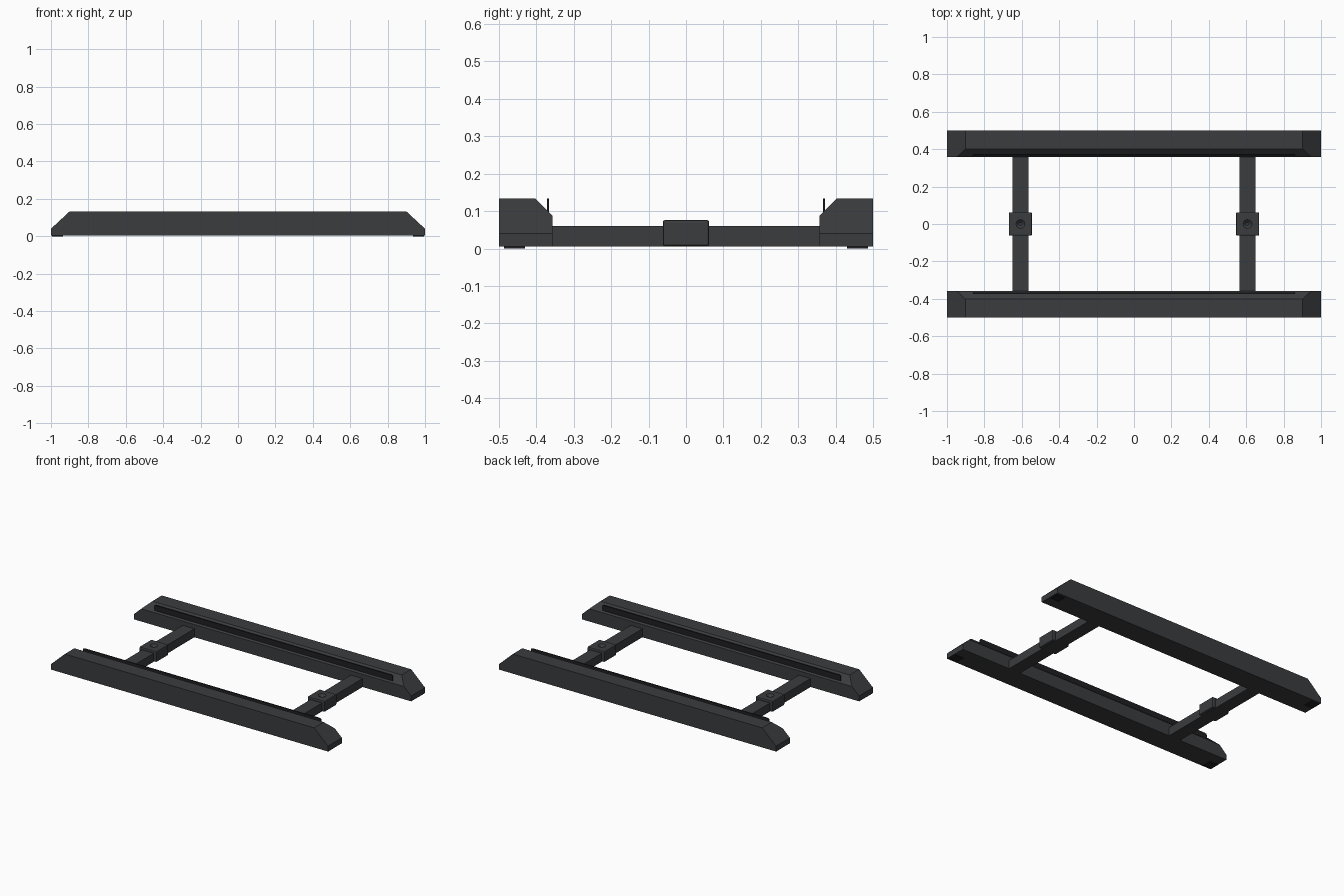
import bpy, bmesh
from mathutils import Vector

if "Cube" in bpy.data.objects:
    bpy.data.objects.remove(bpy.data.objects["Cube"])


def material(name, c):
    m = bpy.data.materials.new(name)
    m.diffuse_color = (*c, 1)
    m.use_nodes = True
    m.node_tree.nodes["Principled BSDF"].inputs["Base Color"].default_value = m.diffuse_color
    return m


BODY = material("dark_metal", (0.042, 0.045, 0.048))
TRIM = material("black_rubber", (0.014, 0.014, 0.016))


def finish(name, bm, mat):
    bmesh.ops.recalc_face_normals(bm, faces=bm.faces)
    me = bpy.data.meshes.new(name)
    bm.to_mesh(me)
    bm.free()
    me.materials.append(mat)
    ob = bpy.data.objects.new(name, me)
    bpy.context.collection.objects.link(ob)
    return ob


def prism(bm, pts, offset):
    face = bm.faces.new([bm.verts.new(p) for p in pts])
    ext = bmesh.ops.extrude_face_region(bm, geom=[face])
    verts = [g for g in ext["geom"] if isinstance(g, bmesh.types.BMVert)]
    bmesh.ops.translate(bm, verts=verts, vec=offset)


def box(name, lo, hi, mat, bevel=0.0):
    bm = bmesh.new()
    lo, hi = Vector(lo), Vector(hi)
    bmesh.ops.create_cube(bm, size=1)
    bmesh.ops.scale(bm, vec=hi - lo, verts=bm.verts)
    bmesh.ops.translate(bm, vec=(lo + hi) / 2, verts=bm.verts)
    if bevel:
        bmesh.ops.bevel(bm, geom=bm.edges[:], offset=bevel, segments=2,
                        profile=0.5, affect='EDGES')
    return finish(name, bm, mat)


for side, s in (("front", -1), ("back", 1)):
    # rail: chamfered section, then both ends sliced off at a slope
    bm = bmesh.new()
    section = [(0.5, 0.005), (0.5, 0.133), (0.402, 0.133), (0.357, 0.088), (0.357, 0.005)]
    prism(bm, [(-1, s * y, z) for y, z in section], (2, 0, 0))
    for e in (-1, 1):
        cut = bmesh.ops.bisect_plane(bm, geom=bm.verts[:] + bm.edges[:] + bm.faces[:],
                                     plane_co=(e, 0, 0.04), plane_no=(e * 0.093, 0, 0.1),
                                     clear_outer=True)
        edges = [g for g in cut["geom_cut"] if isinstance(g, bmesh.types.BMEdge)]
        bmesh.ops.contextual_create(bm, geom=edges)
    finish(side + "_rail", bm, BODY)

    # thin upright lip standing on the inner chamfer
    bm = bmesh.new()
    half = [(0.86, 0.085), (0.86, 0.122), (0.857, 0.130), (0.849, 0.133)]
    outline = half + [(-x, z) for x, z in reversed(half)]
    prism(bm, [(x, s * 0.366, z) for x, z in outline], (0, s * 0.006, 0))
    finish(side + "_lip", bm, TRIM)

    # foot pads under the rail ends
    for end, e in (("left", -1), ("right", 1)):
        x0, x1 = sorted((e * 0.935, e * 0.995))
        y0, y1 = sorted((s * 0.43, s * 0.486))
        box(f"{side}_{end}_foot", (x0, y0, 0), (x1, y1, 0.007), TRIM)

for end, e in (("left", -1), ("right", 1)):
    # cross bar joining the rails
    cx = e * 0.607
    box(end + "_cross_bar", (cx - 0.042, -0.36, 0.005), (cx + 0.042, 0.36, 0.06), BODY)

    # clamp block with a countersunk hole in its top
    block = box(end + "_clamp_block", (cx - 0.062, -0.062, 0.006),
                (cx + 0.062, 0.062, 0.076), BODY, 0.006)
    bm = bmesh.new()
    bmesh.ops.create_cone(bm, cap_ends=True, segments=12, radius1=0.008,
                          radius2=0.026, depth=0.016)
    bmesh.ops.translate(bm, vec=(cx, 0, 0.07), verts=bm.verts)
    cutter = finish(end + "_hole_cutter", bm, TRIM)
    cutter.hide_render = True
    cutter.hide_set(True)
    mod = block.modifiers.new("hole", 'BOOLEAN')
    mod.operation = 'DIFFERENCE'
    mod.object = cutter
    mod.solver = 'EXACT'
